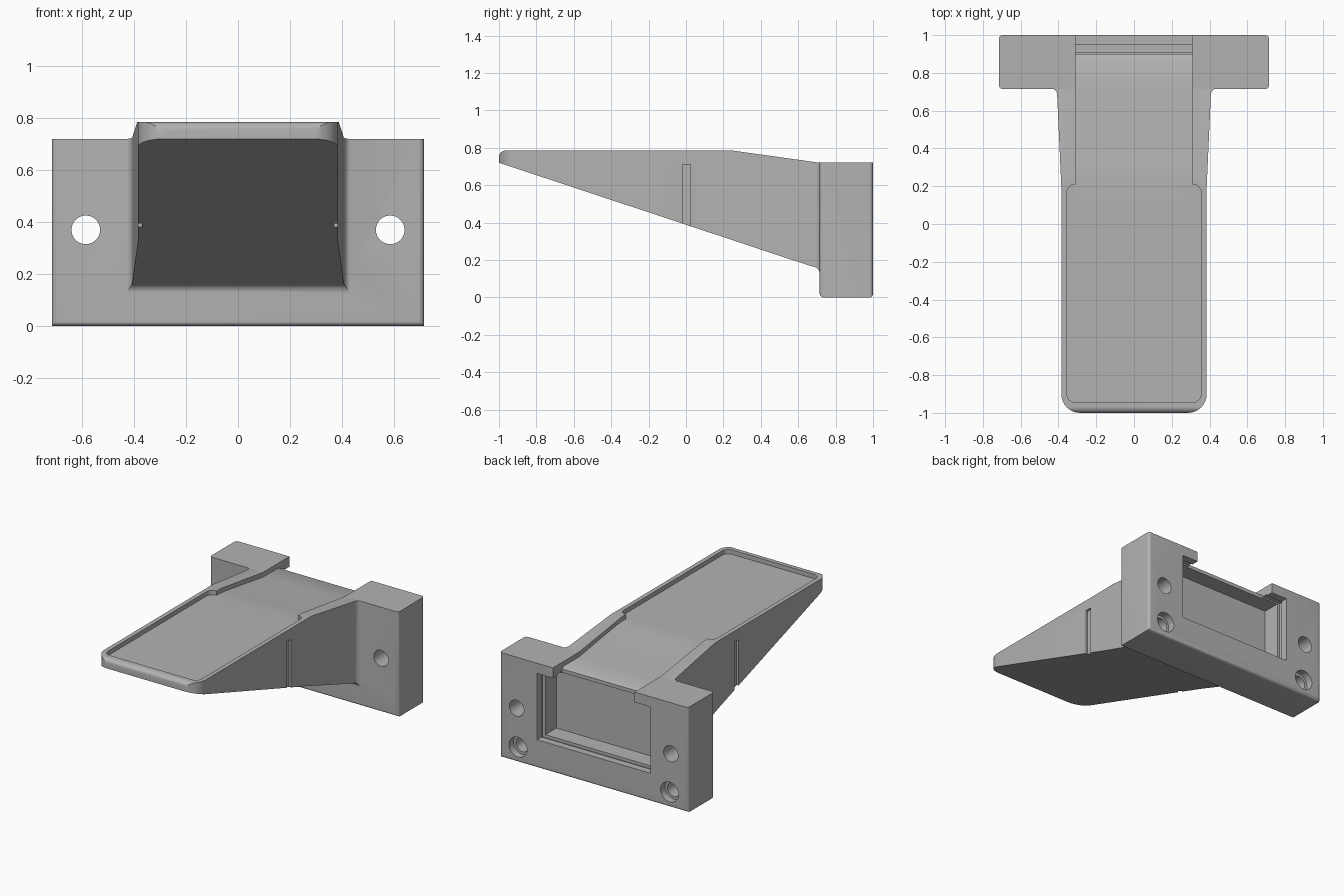
import bpy, bmesh, math
from mathutils import Vector

old = bpy.data.objects.get("Cube")
if old:
    bpy.data.objects.remove(old, do_unlink=True)

grey = bpy.data.materials.new("matte grey")
grey.use_nodes = True
grey.diffuse_color = (0.45, 0.45, 0.45, 1)
grey.node_tree.nodes["Principled BSDF"].inputs["Base Color"].default_value = grey.diffuse_color


def prism(name, pts, axis, lo, hi):
    """Extrude a 2D outline along an axis: x takes (y,z), y takes (x,z), z takes (x,y)."""
    place = {"x": lambda a, b, t: (t, a, b), "y": lambda a, b, t: (a, t, b),
             "z": lambda a, b, t: (a, b, t)}[axis]
    bm = bmesh.new()
    face = bm.faces.new([bm.verts.new(place(a, b, lo)) for a, b in pts])
    out = bmesh.ops.extrude_face_region(bm, geom=[face])
    moved = [v for v in out["geom"] if isinstance(v, bmesh.types.BMVert)]
    bmesh.ops.translate(bm, verts=moved, vec=Vector(place(0, 0, hi - lo)))
    bmesh.ops.recalc_face_normals(bm, faces=bm.faces)
    mesh = bpy.data.meshes.new(name)
    bm.to_mesh(mesh)
    bm.free()
    mesh.materials.append(grey)
    ob = bpy.data.objects.new(name, mesh)
    bpy.context.collection.objects.link(ob)
    return ob


def arc(cx, cy, r, start, end, n=8):
    angles = [math.radians(start + (end - start) * i / n) for i in range(n + 1)]
    return [(cx + r * math.cos(a), cy + r * math.sin(a)) for a in angles]


def rounded(x0, x1, y0, y1, r):
    return (arc(x0 + r, y0 + r, r, 180, 270) + arc(x1 - r, y0 + r, r, 270, 360)
            + arc(x1 - r, y1 - r, r, 0, 90) + arc(x0 + r, y1 - r, r, 90, 180))


def rect(x0, x1, y0, y1):
    return [(x0, y0), (x1, y0), (x1, y1), (x0, y1)]


def circle(x, z, r):
    return arc(x, z, r, 0, 360, 40)[:-1]


def combine(target, tool, operation):
    """Apply a boolean and remove the tool."""
    mod = target.modifiers.new("combine", "BOOLEAN")
    mod.operation, mod.solver, mod.object = operation, "EXACT", tool
    bpy.context.view_layer.objects.active = target
    bpy.ops.object.modifier_apply(modifier=mod.name)
    bpy.data.objects.remove(tool, do_unlink=True)


# Mounting block, rounded in plan and along its lower edges
body = prism("shelf_bracket", rounded(-.715, .715, .715, 1, .02), "z", 0, .72)
side = arc(.735, .02, .02, 180, 270) + arc(.98, .02, .02, 270, 360) + [(1, .72), (.715, .72)]
combine(body, prism("block_side", side, "x", -1, 1), "INTERSECT")

# Wedge arm: plan outline crossed with side profile, flared into the block
half = arc(.285, -.9, .1, 270, 360) + [(.385, .2)] + arc(.44, .685, .033, 180, 90, 6) + [(.44, .8)]
plan = half + [(-x, y) for x, y in reversed(half)]
arm = prism("arm", plan, "z", 0, 1)
profile = (arc(-.965, .75, .035, 90, 180) + [(-1, .72)]
           + [(.66, .17)] + arc(.675, .125, .04, 72, 0, 6) + [(.715, .09), (.8, .09), (.8, .72),
                                                           (.715, .72), (.25, .785)])
combine(arm, prism("arm_side", profile, "x", -1, 1), "INTERSECT")
combine(body, arm, "UNION")

# Sunken tray and the channel running down to the back
combine(body, prism("tray_cutter", rounded(-.355, .355, -.945, .21, .045), "z", .755, .9), "DIFFERENCE")
channel = [(.1, .755), (.21, .755), (.3, .75), (.72, .687), (.88, .687), (.9, .675),
           (.9, .6), (1.1, .6), (1.1, .9), (.1, .9)]
combine(body, prism("channel_cutter", channel, "x", -.31, .31), "DIFFERENCE")

# Back pocket below the channel, with a retaining groove around it
combine(body, prism("pocket_cutter", rect(-.43, .43, .195, .65), "y", .79, 1.1), "DIFFERENCE")
combine(body, prism("groove_cutter", rect(-.45, .45, .175, .66), "y", .91, .95), "DIFFERENCE")

for s in (-1, 1):
    # Through holes, and stepped blind holes in the back
    combine(body, prism("hole_cutter", circle(s * .585, .37, .055), "y", .6, 1.1), "DIFFERENCE")
    combine(body, prism("bore_cutter", circle(s * .575, .105, .068), "y", .95, 1.1), "DIFFERENCE")
    combine(body, prism("blind_cutter", circle(s * .575, .105, .05), "y", .82, 1), "DIFFERENCE")
    # Narrow upright slots in the arm sides
    x = sorted((s * .37, s * .5))
    combine(body, prism("slot_cutter", rect(-.02, .025, .3, .71), "x", *x), "DIFFERENCE")

bpy.ops.object.select_all(action="DESELECT")
body.select_set(True)
bpy.context.view_layer.objects.active = body
bpy.ops.object.shade_smooth_by_angle(angle=math.radians(32))
